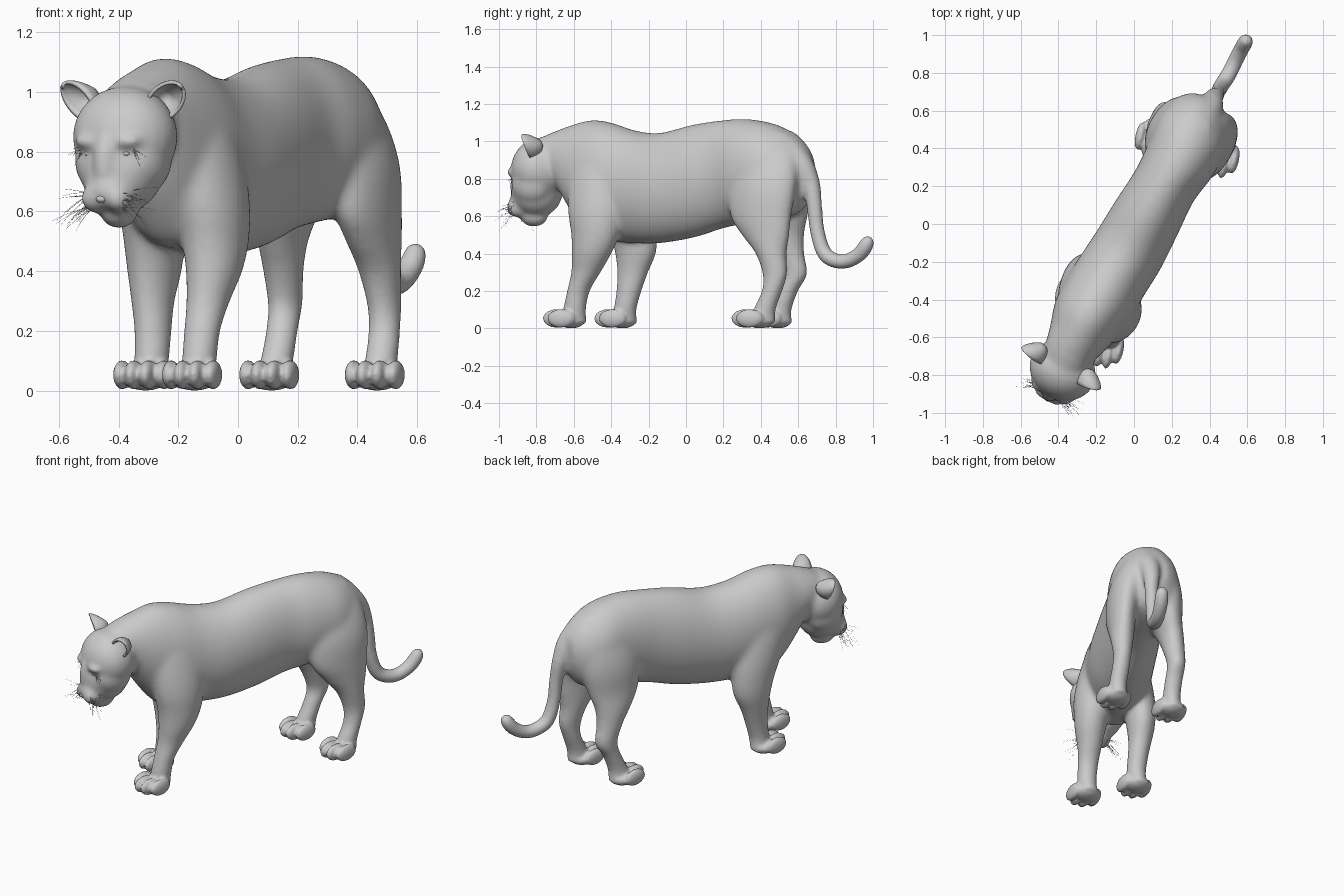
import bpy, bmesh, math, random
from mathutils import Vector, Matrix

if "Cube" in bpy.data.objects:
    bpy.data.objects.remove(bpy.data.objects["Cube"])

random.seed(4)
ANG = math.radians(28)
S = Vector((math.cos(ANG), -math.sin(ANG), 0))     # animal's side direction
F = Vector((-math.sin(ANG), -math.cos(ANG), 0))    # animal's forward direction
Z = Vector((0, 0, 1))
PAW = math.radians(12)
PS = Vector((math.cos(PAW), -math.sin(PAW), 0))    # paw side and forward
PF = Vector((-math.sin(PAW), -math.cos(PAW), 0))
HEAD = Vector((-0.38, -0.778, 0))


def place(obj_name, bm):
    me = bpy.data.meshes.new(obj_name)
    bmesh.ops.recalc_face_normals(bm, faces=bm.faces)
    bm.to_mesh(me)
    bm.free()
    me.shade_smooth()
    ob = bpy.data.objects.new(obj_name, me)
    bpy.context.collection.objects.link(ob)
    return ob


def frame(o, u, v, w, r):
    """Matrix with axes u, v, w scaled by r at origin o."""
    m = Matrix.Identity(4)
    for i, (axis, k) in enumerate(zip((u, v, w), r)):
        m.col[i][:3] = axis * k
    m.col[3][:3] = o
    return m


def ball(bm, o, r, u=S, v=F, w=Z, seg=24):
    return bmesh.ops.create_uvsphere(bm, u_segments=seg, v_segments=seg // 2 + 2,
                                     radius=1, matrix=frame(o, u, v, w, r))["verts"]


def head_pt(s, f, z):
    return HEAD + S * s + F * f + Z * z


def spline(rows, n=4):
    """Catmull-Rom through rows of numbers."""
    out = []
    for i in range(len(rows) - 1):
        p = [rows[max(i - 1, 0)], rows[i], rows[i + 1], rows[min(i + 2, len(rows) - 1)]]
        for k in range(n):
            t = k / n
            out.append([0.5 * (2 * b + (c - a) * t + (2 * a - 5 * b + 4 * c - d) * t * t
                               + (3 * b - a - 3 * c + d) * t ** 3) for a, b, c, d in zip(*p)])
    return out + [list(rows[-1])]


def loft(bm, rows, v_axis=None, seg=48):
    """Rows are x, y, z, half side, half other; v_axis None follows the path."""
    rows = spline(rows)
    rings = []
    for i, (x, y, z, a, b) in enumerate(rows):
        v = v_axis
        if v is None:
            t = Vector(rows[min(i + 1, len(rows) - 1)][:3]) - Vector(rows[max(i - 1, 0)][:3])
            v = t.normalized().cross(S).normalized()
        rings.append([bm.verts.new(Vector((x, y, z)) + S * a * math.cos(q) + v * b * math.sin(q))
                      for q in (2 * math.pi * k / seg for k in range(seg))])
    for r0, r1 in zip(rings, rings[1:]):
        for k in range(seg):
            bm.faces.new((r0[k], r0[(k + 1) % seg], r1[(k + 1) % seg], r1[k]))
    bm.faces.new(rings[0])
    bm.faces.new(rings[-1])


bm = bmesh.new()

# torso and neck: x, y, top, bottom, half width
torso = [(.39, .66, .94, .72, .08), (.36, .60, 1.02, .62, .15), (.31, .48, 1.09, .58, .20),
         (.24, .33, 1.12, .56, .19), (.16, .20, 1.114, .535, .175), (.07, .04, 1.09, .485, .187),
         (-.03, -.14, 1.045, .455, .197), (-.12, -.28, 1.06, .455, .20), (-.19, -.40, 1.10, .47, .20),
         (-.25, -.50, 1.115, .50, .19), (-.30, -.60, 1.09, .63, .16), (-.345, -.68, 1.06, .77, .135),
         (-.38, -.77, 1.02, .80, .12)]
loft(bm, [(x, y, (t + b) / 2, w, (t - b) / 2) for x, y, t, b, w in torso], Z)

# legs: x, y, z, half width, half depth
front_right = [(-.14, -.59, .03, .055, .06), (-.13, -.595, .1, .057, .06), (-.12, -.575, .2, .06, .06),
               (-.10, -.535, .3, .07, .08), (-.08, -.505, .4, .09, .11), (-.075, -.485, .5, .105, .135),
               (-.08, -.485, .62, .11, .155), (-.105, -.475, .78, .107, .165), (-.14, -.46, .93, .095, .15),
               (-.18, -.44, 1.06, .05, .09)]
front_left = [(-.305, -.32, .03, .055, .06), (-.29, -.325, .1, .057, .06), (-.285, -.305, .2, .06, .068),
              (-.285, -.285, .3, .068, .085), (-.28, -.27, .4, .083, .115), (-.28, -.28, .5, .093, .135),
              (-.285, -.31, .62, .10, .155), (-.28, -.36, .78, .107, .165), (-.25, -.39, .93, .095, .15),
              (-.21, -.41, 1.06, .05, .09)]
hind_right = [(.47, .41, .03, .055, .07), (.48, .42, .1, .053, .06), (.49, .46, .2, .052, .054),
              (.49, .475, .29, .054, .067), (.475, .455, .4, .067, .087), (.455, .425, .5, .077, .14),
              (.435, .40, .6, .088, .18), (.415, .41, .75, .103, .195), (.375, .43, .9, .10, .18),
              (.32, .44, 1.05, .07, .12)]
hind_left = [(.115, .50, .03, .055, .07), (.13, .505, .1, .053, .06), (.147, .545, .2, .052, .054),
             (.158, .582, .29, .054, .067), (.152, .555, .4, .064, .08), (.15, .525, .5, .075, .115),
             (.165, .505, .6, .087, .16), (.185, .505, .75, .103, .185), (.22, .50, .9, .10, .17),
             (.28, .48, 1.05, .07, .12)]
for leg, reach in ((front_right, .03), (front_left, .025), (hind_right, .022), (hind_left, .015)):
    loft(bm, leg, F)
    base = Vector((leg[0][0], leg[0][1], 0))
    # paw pad and four long toes
    ball(bm, base + PF * (reach - .005) + Z * .042, (.078, .075, .042), PS, PF)
    for s, f in ((-.072, .035), (-.025, .07), (.025, .07), (.072, .035)):
        ball(bm, base + PS * s + PF * (f + reach) + Z * .053, (.027, .075, .05), PS, PF)

# tail
tail = [(.37, .56, .98, .06, .05), (.41, .63, .88, .065, .05), (.425, .67, .78, .052, .045),
        (.44, .685, .65, .042, .043), (.447, .70, .52, .041, .04), (.465, .735, .41, .041, .04),
        (.50, .79, .365, .041, .039), (.535, .86, .36, .04, .038), (.568, .925, .395, .04, .039),
        (.588, .96, .44, .04, .039), (.597, .975, .475, .03, .03), (.60, .981, .492, .007, .007)]
loft(bm, tail)

# head masses: side, forward, height, radii
for s, f, z, r in ((0, -.005, .85, (.182, .158, .17)), (0, .02, .735, (.14, .14, .14)),
                   (0, .115, .76, (.048, .065, .13)), (0, .095, .67, (.088, .087, .07)),
                   (0, .04, .60, (.06, .08, .057))):
    ball(bm, head_pt(s, f, z), r)
for side in (-1, 1):
    ball(bm, head_pt(.045 * side, .115, .645), (.047, .065, .052))   # upper lip
    ball(bm, head_pt(.07 * side, .115, .835), (.055, .045, .03))     # brow
    ball(bm, head_pt(.08 * side, .01, .77), (.085, .115, .11))       # cheek

raw = place("body", bm)
rem = raw.modifiers.new("blend", "REMESH")
rem.mode = "VOXEL"
rem.voxel_size = 0.009
sm = raw.modifiers.new("soften", "SMOOTH")
sm.iterations = 2

# bake the blend, then relax trunk and head while keeping paws and tail crisp
deps = bpy.context.evaluated_depsgraph_get()
baked = bpy.data.meshes.new_from_object(raw.evaluated_get(deps))
raw.modifiers.clear()
raw.data = baked
baked.shade_smooth()
group = raw.vertex_groups.new(name="relax")
for v in baked.vertices:
    x, y, z = v.co
    w = min(max((z - .3) / .25, .03 if z < .1 else .1), 1)
    w *= min(max((.74 - y) / .06, .05), 1) if z < .8 else 1
    if (Vector((x, y, 0)) - HEAD).dot(F) > -.08:
        w *= .45
    group.add([v.index], w, "REPLACE")
sm = raw.modifiers.new("relax", "SMOOTH")
sm.vertex_group = "relax"
sm.iterations = 60

# nose
bm = bmesh.new()
ball(bm, head_pt(0, .162, .642), (.02, .018, .014))
place("nose", bm)

for side, label in ((-1, "left"), (1, "right")):
    # cupped ear, opening outward and forward
    u = (S * side * .75 + Z * .7).normalized()
    n = F * .75 + S * side * .5
    n = (n - u * n.dot(u)).normalized()
    o = head_pt(.165 * side - .012, .0, .968)
    bm = bmesh.new()
    verts = ball(bm, o, (.058, .085, .085), n.cross(u), n, u)
    bmesh.ops.delete(bm, geom=[v for v in verts if (v.co - o).dot(n) > .008], context="VERTS")
    for v in bm.verts:          # taper toward the tip
        h = max((v.co - o).dot(u), 0) / .085
        v.co -= n * (v.co - o).dot(n) * .5 * h
    ear = place("ear_" + label, bm)
    sol = ear.modifiers.new("thickness", "SOLIDIFY")
    sol.thickness = .012
    # eye
    bm = bmesh.new()
    ball(bm, head_pt(.07 * side, .12, .795), (.017, .015, .011), seg=16)
    place("eye_" + label, bm)

# whiskers on lips and brows
cu = bpy.data.curves.new("whiskers", "CURVE")
cu.dimensions = "3D"
cu.bevel_depth = .0009
cu.bevel_resolution = 0
for side in (-1, 1):
    for i in range(30):
        if i >= 23:
            p = head_pt(.09 * side, .12, random.uniform(.79, .83))
            length = random.uniform(.03, .06)
        else:
            p = head_pt(.06 * side, random.uniform(.10, .15), random.uniform(.61, .665))
            length = random.uniform(.05, .14)
        d = S * side + F * random.uniform(-.2, .7) + Z * random.uniform(-.9, .4)
        d.normalize()
        sp = cu.splines.new("POLY")
        sp.points.add(3)
        for k in range(4):
            t = k / 3
            sp.points[k].co = (*(p + d * length * t - Z * .025 * t * t), 1)
            sp.points[k].radius = 1 - .7 * t
bpy.context.collection.objects.link(bpy.data.objects.new("whiskers", cu))
